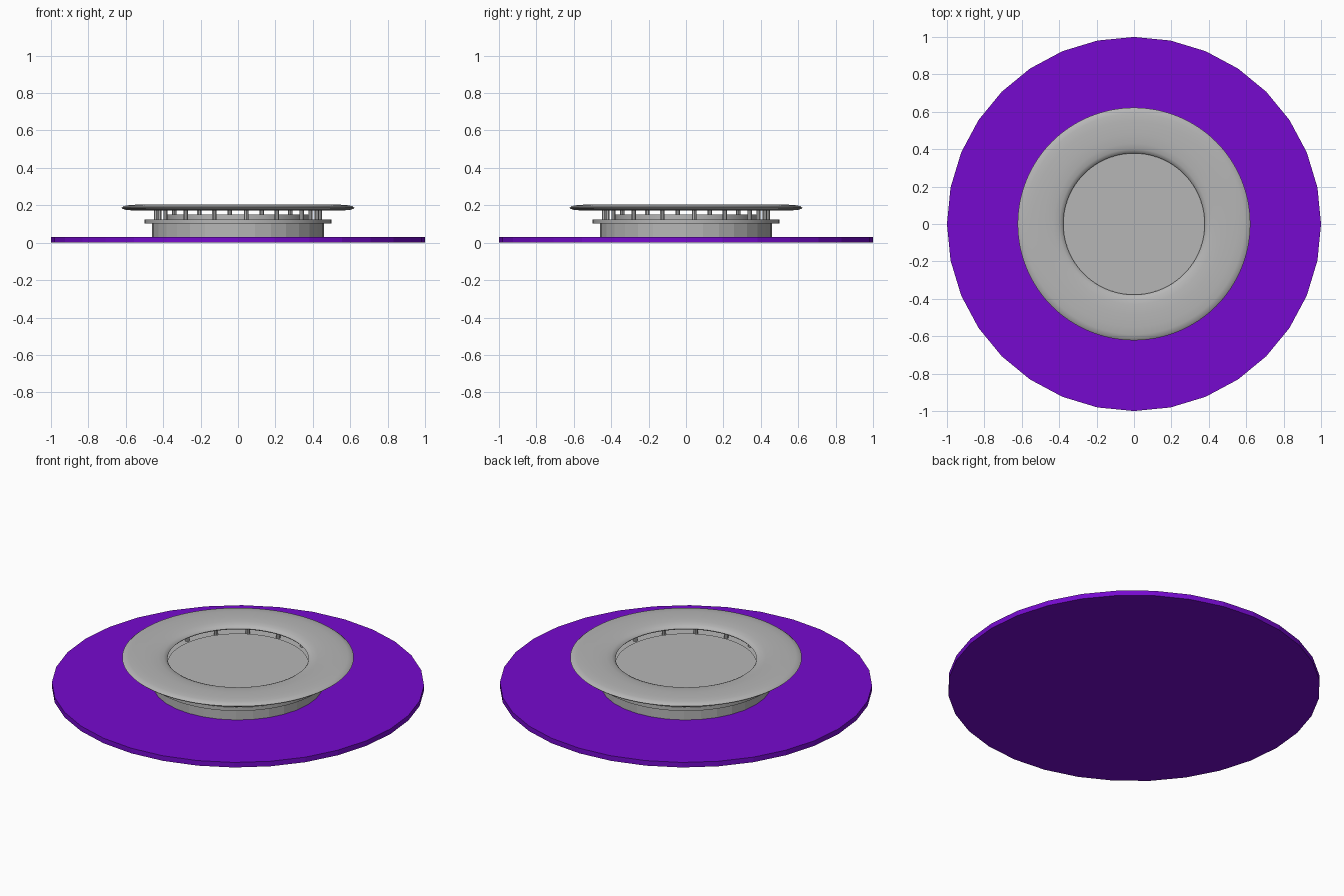
import bpy, bmesh, math

if "Cube" in bpy.data.objects:
    bpy.data.objects.remove(bpy.data.objects["Cube"])


def material(name, rgb):
    m = bpy.data.materials.new(name)
    m.diffuse_color = (*rgb, 1.0)
    m.use_nodes = True
    m.node_tree.nodes["Principled BSDF"].inputs["Base Color"].default_value = m.diffuse_color
    return m


GREY = material("grey metal", (0.47, 0.47, 0.47))
PURPLE = material("purple", (0.18, 0.003, 0.62))


def disc(name, radius, z0, z1, sides, mat, smooth=False):
    """Capped cylinder from z0 to z1 with a corner on the x axis."""
    me = bpy.data.meshes.new(name)
    bm = bmesh.new()
    ring = [bm.verts.new((radius * math.cos(2 * math.pi * i / sides),
                          radius * math.sin(2 * math.pi * i / sides), z0))
            for i in range(sides)]
    base = bm.faces.new(ring)
    top = bmesh.ops.extrude_face_region(bm, geom=[base])["geom"]
    bmesh.ops.translate(bm, vec=(0, 0, z1 - z0),
                        verts=[v for v in top if isinstance(v, bmesh.types.BMVert)])
    # keep the bottom cap so the solid is closed
    if not base.is_valid:
        bm.faces.new(ring)
    bmesh.ops.recalc_face_normals(bm, faces=bm.faces)
    return finish(name, me, bm, mat, smooth)


def lathe(name, profile, sides, mat):
    """Closed (radius, z) profile revolved about z."""
    me = bpy.data.meshes.new(name)
    bm = bmesh.new()
    rows = []
    for i in range(sides):
        a = 2 * math.pi * i / sides
        rows.append([bm.verts.new((r * math.cos(a), r * math.sin(a), z))
                     for r, z in profile])
    n = len(profile)
    for i in range(sides):
        p, q = rows[i], rows[(i + 1) % sides]
        for j in range(n):
            k = (j + 1) % n
            bm.faces.new((p[j], q[j], q[k], p[k]))
    bmesh.ops.recalc_face_normals(bm, faces=bm.faces)
    return finish(name, me, bm, mat, True)


def finish(name, me, bm, mat, smooth):
    bm.to_mesh(me)
    bm.free()
    me.materials.append(mat)
    ob = bpy.data.objects.new(name, me)
    bpy.context.collection.objects.link(ob)
    if smooth:
        bpy.ops.object.select_all(action='DESELECT')
        ob.select_set(True)
        bpy.context.view_layer.objects.active = ob
        bpy.ops.object.shade_smooth_by_angle(angle=math.radians(35))
    return ob


# Wide flat ground plate
disc("ground_plate", 1.0, 0.0, 0.03, 32, PURPLE)

# Drum, its flange and the raised centre plate
disc("drum", 0.46, 0.03, 0.105, 32, GREY)
disc("flange", 0.50, 0.102, 0.124, 64, GREY, True)
disc("centre_plate", 0.378, 0.124, 0.152, 96, GREY, True)

# Rounded floating ring on top
lathe("top_ring", [(0.622, 0.187), (0.612, 0.195), (0.59, 0.2), (0.55, 0.203),
                   (0.48, 0.204), (0.43, 0.201), (0.40, 0.196), (0.385, 0.189),
                   (0.378, 0.18), (0.383, 0.174), (0.41, 0.172), (0.56, 0.172),
                   (0.60, 0.176), (0.616, 0.181)], 128, GREY)

# Posts carrying the ring
for i in range(16):
    a = math.radians(5.625 + 22.5 * i)
    post = disc(f"post_{i + 1}", 0.012, 0.12, 0.178, 8, GREY)
    post.location = (0.44 * math.cos(a), 0.44 * math.sin(a), 0)
    post.rotation_euler.z = a
